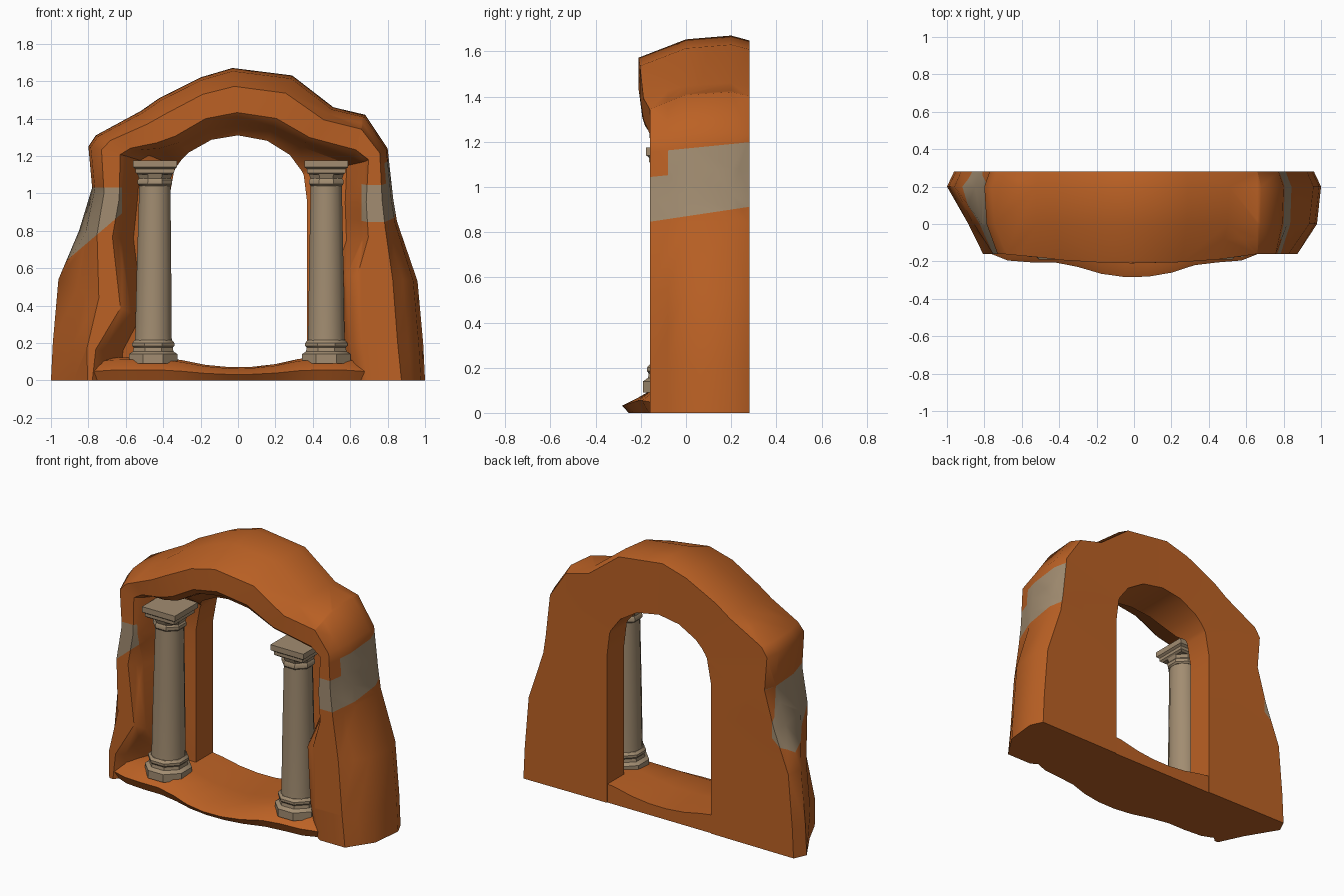
import bpy, bmesh, math
from mathutils import Vector

cube = bpy.data.objects.get("Cube")
if cube:
    bpy.data.objects.remove(cube, do_unlink=True)


def material(name, colour):
    mat = bpy.data.materials.new(name)
    mat.use_nodes = True
    mat.diffuse_color = (*colour, 1)
    shader = mat.node_tree.nodes["Principled BSDF"]
    shader.inputs["Base Color"].default_value = (*colour, 1)
    return mat


rock = material("orange rock", (.5, .12, .018))
stone = material("beige stone", (.36, .265, .165))


def finish(name, bm, materials, angle):
    """Turn the bmesh into a shaded object."""
    bmesh.ops.recalc_face_normals(bm, faces=bm.faces)
    mesh = bpy.data.meshes.new(name)
    bm.to_mesh(mesh)
    bm.free()
    for mat in materials:
        mesh.materials.append(mat)
    obj = bpy.data.objects.new(name, mesh)
    bpy.context.collection.objects.link(obj)
    bpy.ops.object.select_all(action="DESELECT")
    obj.select_set(True)
    bpy.context.view_layer.objects.active = obj
    bpy.ops.object.shade_smooth_by_angle(angle=math.radians(angle))


def loft(bm, rings):
    """Skin a list of closed rings and cap both ends."""
    loops = [[bm.verts.new(point) for point in ring] for ring in rings]
    for lower, upper in zip(loops, loops[1:]):
        for i in range(len(lower)):
            bm.faces.new((lower[i - 1], lower[i], upper[i], upper[i - 1]))
    bm.faces.new(loops[0])
    bm.faces.new(loops[-1])


# Rock arch: outer edge and front rim, from the right foot over to the left foot
outline = [
    (-1, 0, -.74, 0), (-.99, .2, -.72, .16), (-.96, .54, -.57, .36),
    (-.85, .8, -.64, .76), (-.78, 1.03, -.61, .96), (-.8, 1.25, -.6, 1.2),
    (-.76, 1.31, -.54, 1.23), (-.52, 1.44, -.42, 1.24), (-.42, 1.51, -.32, 1.27),
    (-.2, 1.62, -.17, 1.36), (-.03, 1.67, 0, 1.39), (.29, 1.63, .19, 1.36),
    (.51, 1.46, .36, 1.27), (.68, 1.42, .62, 1.2), (.8, 1.24, .68, 1.17),
    (.83, .97, .66, .95), (.85, .85, .67, .75), (.96, .53, .58, .56),
    (.99, .2, .6, .2), (1, 0, .64, 0),
]


def opening_edge(rim):
    """Straight jambs below a half ellipse."""
    angle = math.atan2(max(rim.y - .95, 0), rim.x)
    return Vector((.37 * math.cos(angle), min(rim.y, 1) + .31 * math.sin(angle)))


def arch_ring(outer_x, outer_z, rim_x, rim_z):
    outer, rim = Vector((outer_x, outer_z)), Vector((rim_x, rim_z))
    inner = opening_edge(rim)
    crown = max(0, 1 - (rim_x / .55) ** 2)
    front = -.16 - .05 * crown
    recess = .05 - .13 * crown
    slope = .06
    if outer_x < 0:
        slope += .4 * max(0, 1 - outer_z / 1.1)
    profile = [
        (outer.lerp(inner, .06), .28), (outer, .2), (outer.lerp(rim, slope), 0),
        (outer.lerp(rim, slope + .29), front), (rim.lerp(outer, .15), front),
        (rim, front + .04), (rim.lerp(inner, .3), recess),
        (inner, recess + .05), (inner, .275)]
    return [(point.x, depth, point.y) for point, depth in profile]


arch = bmesh.new()
loft(arch, [arch_ring(*station) for station in outline])
bmesh.ops.triangulate(arch, faces=[f for f in arch.faces if len(f.verts) == 4])


# Bare stone patches: cut their borders, then colour between the borders
def cut(side, point, normal):
    faces = [f for f in arch.faces if side * f.calc_center_median().x > .5]
    edges = {edge for face in faces for edge in face.edges}
    verts = {vert for face in faces for vert in face.verts}
    bmesh.ops.bisect_plane(arch, geom=[*verts, *edges, *faces],
                           plane_co=point, plane_no=normal)


def left_bottom(y):
    return .87 + .15 * y


def left_top(y):
    return (1.17 if y > -.08 else 1.06) + .1 * y


def right_bottom(x):
    return 1.42 + .85 * x


across, upward = (1, 0, 0), (0, 0, 1)
cut(1, (0, 0, left_bottom(0)), (0, -.15, 1))
cut(1, (0, 0, left_top(0)), (0, -.1, 1))
cut(1, (0, -.1, left_top(-.1)), (0, -.1, 1))
cut(1, (0, -.08, 0), (0, 1, 0))
cut(1, (.66, 0, 0), across)
cut(-1, (0, 0, 1.03), upward)
cut(-1, (0, 0, right_bottom(0)), (-.85, 0, 1))
cut(-1, (-.62, 0, 0), across)
cut(-1, (-.81, 0, 0), across)
for face in arch.faces:
    x, y, z = face.calc_center_median()
    bare = False
    if x > .66 and y < .27:
        bare = left_bottom(y) < z < left_top(y)
    elif x < -.62 and (y < .25 or x < -.81):
        bare = right_bottom(x) < z < 1.03
    face.material_index = int(bare)
finish("rock_arch", arch, [rock, stone], 42)


# Threshold: a slab with a hollow, bulging middle and tapered ends
def slab_ring(x):
    bulge = max(0, 1 - (x / .36) ** 2)
    taper = max(0, abs(x + .05) - .6)
    front = -.205 - .08 * bulge + .4 * taper
    top = .125 - .055 * bulge - .15 * taper
    return [(x, front + .03, 0), (x, front, top * .45), (x, front + .07, top * .9),
            (x, 0, top), (x, .27, top), (x, .27, 0)]


slab = bmesh.new()
loft(slab, [slab_ring(-.05 + .75 * step / 6) for step in range(-6, 7)])
finish("threshold", slab, [rock], 40)


# Columns: moulded base, tapering shaft, flared neck and square abacus
def disc(x, y, z, radius, sides):
    corner = radius / math.cos(math.pi / sides)
    angles = [math.tau * (i + .5) / sides for i in range(sides)]
    return [(x + corner * math.cos(a), y + corner * math.sin(a), z) for a in angles]


column_parts = [
    (8, [(.13, .09), (.13, .14), (.108, .155), (.105, .175), (.113, .185),
         (.113, .2), (.1, .215)]),
    (12, [(.1, .2), (.097, .25), (.092, .6), (.083, 1.05), (.083, 1.1)]),
    (8, [(.083, 1.04), (.092, 1.05), (.092, 1.07), (.085, 1.08), (.1, 1.12)]),
    (4, [(.09, 1.1), (.103, 1.11), (.103, 1.13), (.117, 1.14), (.117, 1.175)]),
]


def column(name, foot, lean):
    shaft = bmesh.new()
    for sides, profile in column_parts:
        loft(shaft, [disc(foot + lean * z, -.06, z, radius, sides)
                     for radius, z in profile])
    finish(name, shaft, [stone], 35)


column("right_column", -.455, .01)
column("left_column", .472, 0)
